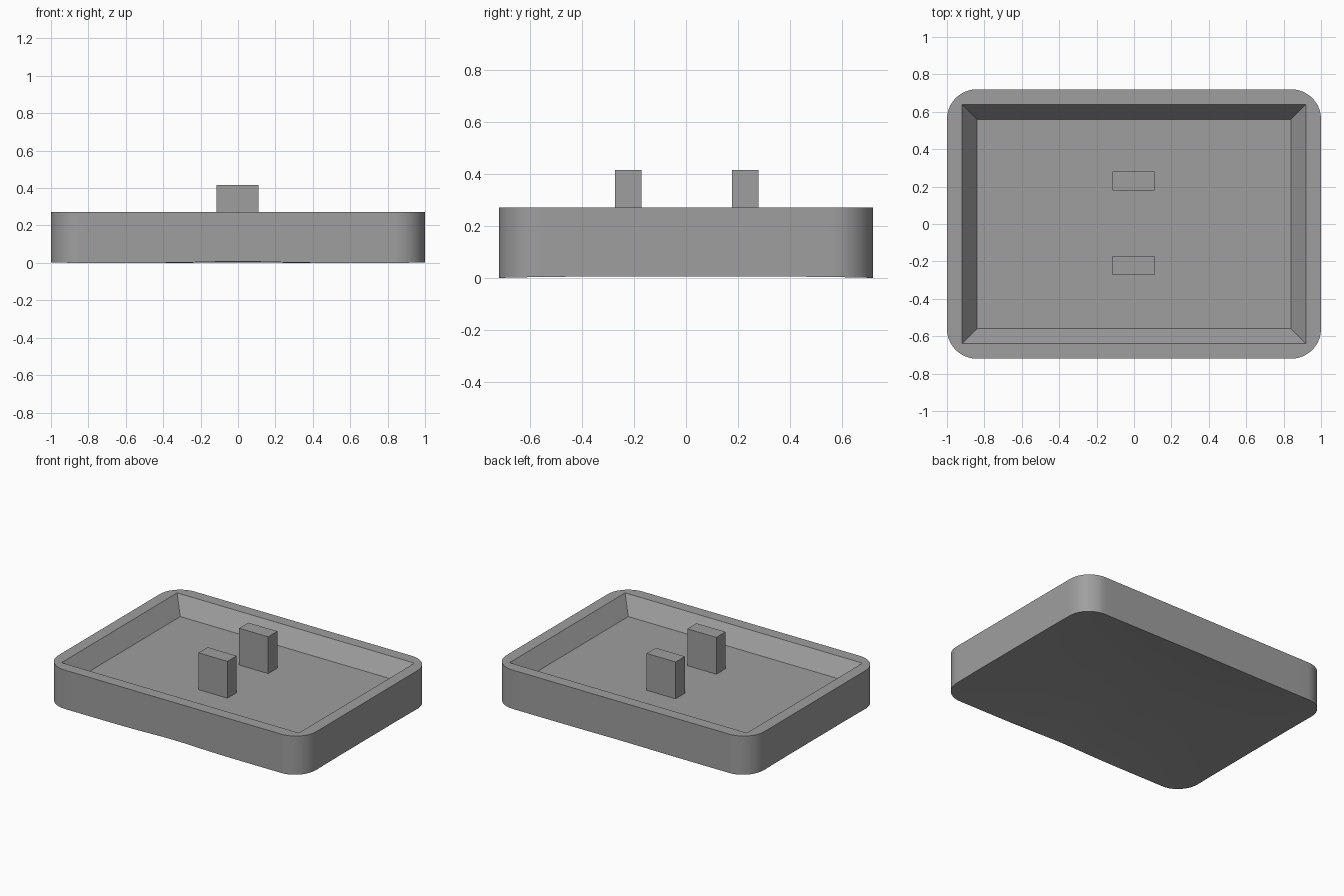
import bpy, bmesh, math

if "Cube" in bpy.data.objects:
    bpy.data.objects.remove(bpy.data.objects["Cube"])

HX, HY, RADIUS = 1.0, 0.72, 0.16       # outer half sizes and corner radius
RIM_Z, FLOOR_Z, POST_Z = 0.272, 0.158, 0.416
ARC, SIDE = 16, 20                     # segments per corner and per straight side

grey = bpy.data.materials.new("mid grey")
grey.diffuse_color = (0.345, 0.345, 0.345, 1)
grey.use_nodes = True
grey.node_tree.nodes["Principled BSDF"].inputs["Base Color"].default_value = grey.diffuse_color


def finish(bm, name):
    bmesh.ops.recalc_face_normals(bm, faces=bm.faces)
    mesh = bpy.data.meshes.new(name)
    bm.to_mesh(mesh)
    bm.free()
    mesh.materials.append(grey)
    obj = bpy.data.objects.new(name, mesh)
    bpy.context.collection.objects.link(obj)
    return obj


def outline():
    """Rounded rectangle, starting at the middle of the front right corner arc."""
    corners = [(1, -1, -90), (1, 1, 0), (-1, 1, 90), (-1, -1, 180)]
    arcs = []
    for sx, sy, start in corners:
        cx, cy = sx * (HX - RADIUS), sy * (HY - RADIUS)
        angles = [math.radians(start + 90 * k / ARC) for k in range(ARC + 1)]
        arcs.append([(cx + RADIUS * math.cos(a), cy + RADIUS * math.sin(a)) for a in angles])
    pts = []
    for i, arc in enumerate(arcs):
        nxt = arcs[(i + 1) % 4]
        pts += arc[ARC // 2:]
        (x0, y0), (x1, y1) = arc[-1], nxt[0]
        pts += [(x0 + (x1 - x0) * k / SIDE, y0 + (y1 - y0) * k / SIDE) for k in range(1, SIDE)]
        pts += nxt[:ARC // 2]
    return pts


def underside_z(x, y):
    """Shallow arched edges, a little stronger at the front, and a hollow middle."""
    u, v = x / HX, y / HY
    edges = 0.006 * (1 - v ** 4) + (0.005 - 0.003 * v) * math.exp(-(x / 0.25) ** 2)
    return edges + 0.03 * (1 - u * u) * (1 - v * v)


def bridge(bm, a, b):
    n = len(a)
    for i in range(n):
        j = (i + 1) % n
        bm.faces.new((a[i], a[j], b[j], b[i]))


# Tray: outer wall, flat rim, sloped recess and gently arched base
bm = bmesh.new()
pts = outline()
top = [bm.verts.new((x, y, RIM_Z)) for x, y in pts]
rings = [[bm.verts.new((x * s, y * s, underside_z(x * s, y * s))) for x, y in pts]
         for s in (1, 0.9, 0.8, 0.65, 0.5, 0.35, 0.2)]
bridge(bm, top, rings[0])
for a, b in zip(rings, rings[1:]):
    bridge(bm, a, b)
center = bm.verts.new((0, 0, underside_z(0, 0)))
for i, v in enumerate(rings[-1]):
    bm.faces.new((v, rings[-1][(i + 1) % len(pts)], center))

signs = [(1, -1), (1, 1), (-1, 1), (-1, -1)]
lip = [bm.verts.new((sx * 0.92, sy * 0.64, RIM_Z)) for sx, sy in signs]
floor = [bm.verts.new((sx * 0.84, sy * 0.56, FLOOR_Z)) for sx, sy in signs]
quarter = ARC + SIDE
for i in range(4):
    edge = [top[(i * quarter + k) % len(top)] for k in range(quarter + 1)]
    bm.faces.new(edge + [lip[(i + 1) % 4], lip[i]])
bridge(bm, lip, floor)
bm.faces.new(floor)
tray = finish(bm, "tray")
bpy.context.view_layer.objects.active = tray
tray.select_set(True)
bpy.ops.object.shade_smooth_by_angle(angle=math.radians(25))

# Two upright posts standing on the tray floor
for name, y in (("front_post", -0.222), ("back_post", 0.229)):
    bm = bmesh.new()
    bmesh.ops.create_cube(bm, size=1)
    base = FLOOR_Z - 0.005
    for v in bm.verts:
        v.co.x = v.co.x * 0.225 - 0.003
        v.co.y = v.co.y * 0.102 + y
        v.co.z = base + (v.co.z + 0.5) * (POST_Z - base)
    finish(bm, name)
